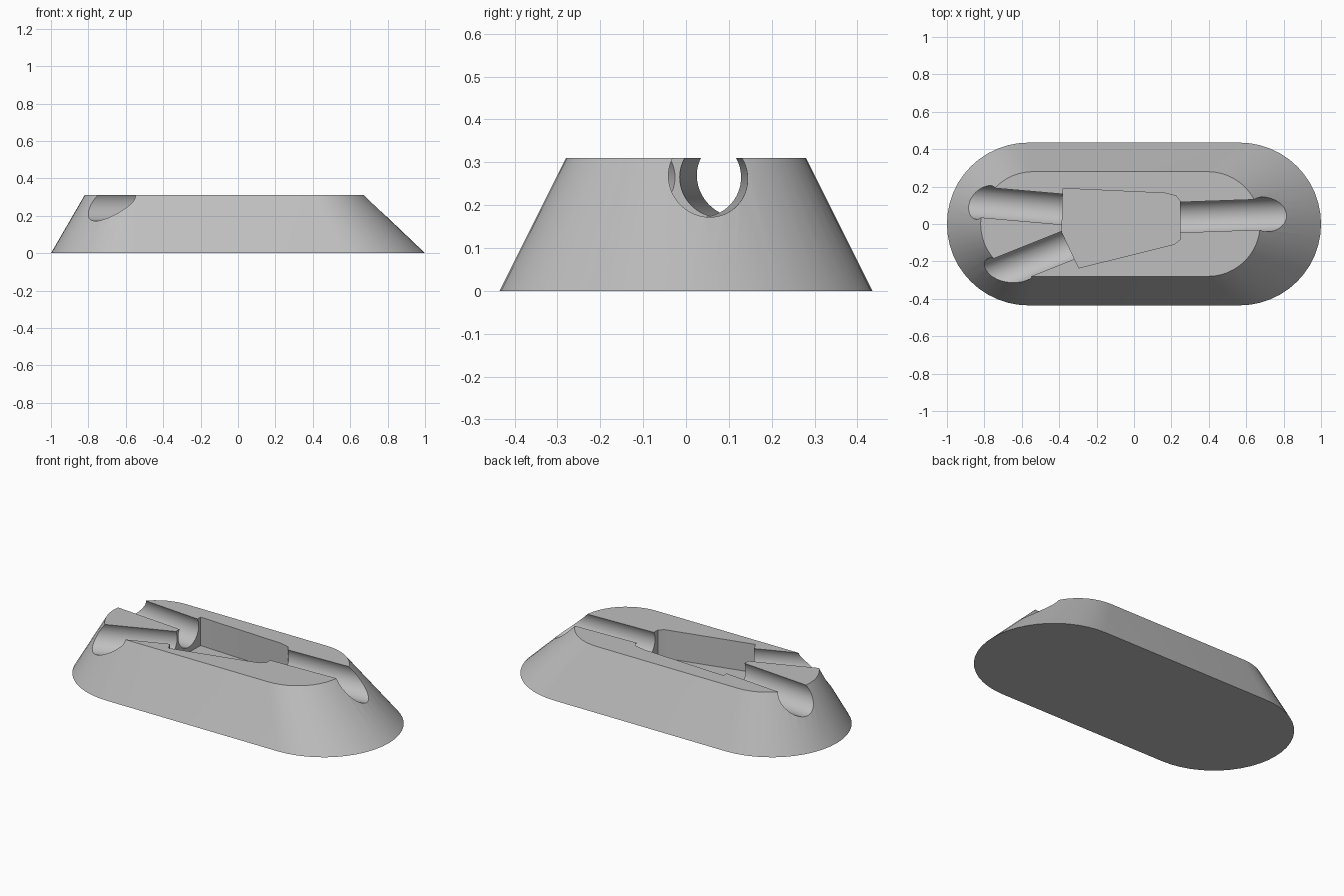
import bpy, bmesh, math
from mathutils import Vector

if "Cube" in bpy.data.objects:
    bpy.data.objects.remove(bpy.data.objects["Cube"], do_unlink=True)

HEIGHT = 0.31
grey = bpy.data.materials.new("light_grey")
grey.use_nodes = True
colour = (0.52, 0.52, 0.52, 1)
grey.diffuse_color = colour
grey.node_tree.nodes["Principled BSDF"].inputs["Base Color"].default_value = colour


def stadium(left, right, radius, steps=24):
    """Outline with a half circle about each end centre."""
    pts = []
    for cx, start in ((right, -math.pi / 2), (left, math.pi / 2)):
        for i in range(steps + 1):
            a = start + math.pi * i / steps
            pts.append((cx + radius * math.cos(a), radius * math.sin(a)))
    return pts


def loft(name, lower, upper, z0, z1):
    """Solid between two outlines with equal point counts."""
    bm = bmesh.new()
    a = [bm.verts.new((x, y, z0)) for x, y in lower]
    b = [bm.verts.new((x, y, z1)) for x, y in upper]
    n = len(a)
    for i in range(n):
        j = (i + 1) % n
        bm.faces.new((a[i], a[j], b[j], b[i]))
    bm.faces.new(a[::-1])
    bm.faces.new(b)
    bmesh.ops.recalc_face_normals(bm, faces=bm.faces)
    mesh = bpy.data.meshes.new(name)
    bm.to_mesh(mesh)
    bm.free()
    mesh.materials.append(grey)
    ob = bpy.data.objects.new(name, mesh)
    bpy.context.collection.objects.link(ob)
    return ob


def channel(name, start, direction, radius=0.093, length=1.0, z=0.265):
    """Round cutter running outward from the pocket."""
    d = Vector((*direction, 0)).normalized()
    centre = Vector((*start, z)) + d * length / 2
    bpy.ops.mesh.primitive_cylinder_add(vertices=64, radius=radius, depth=length, location=centre)
    ob = bpy.context.object
    ob.name = name
    ob.rotation_euler = d.to_track_quat('Z', 'Y').to_euler()
    ob.data.materials.append(grey)
    return ob


# Tapered body, steeper at the left-hand end of the outline
body = loft("tapered_body", stadium(-0.565, 0.565, 0.435),
            stadium(-0.54, 0.395, 0.28), 0, HEIGHT)

# Central pocket and the three cable channels
outline = [(-0.38, 0.19), (0.165, 0.165), (0.225, 0.15), (0.245, 0.125),
           (0.245, -0.085), (0.215, -0.108), (-0.295, -0.235), (-0.385, -0.045)]
cutters = [
    loft("pocket_cutter", outline, outline, 0.14, HEIGHT + 0.1),
    channel("right_channel_cutter", (0.23, 0.035), (1, 0.035)),
    channel("upper_channel_cutter", (-0.365, 0.077), (-1, 0.087)),
    channel("lower_channel_cutter", (-0.34, -0.108), (-1, -0.4)),
]

bpy.ops.object.select_all(action='DESELECT')
bpy.context.view_layer.objects.active = body
body.select_set(True)
for cutter in cutters:
    cutter.hide_render = True
    mod = body.modifiers.new(cutter.name, 'BOOLEAN')
    mod.operation = 'DIFFERENCE'
    mod.solver = 'EXACT'
    mod.object = cutter
    bpy.ops.object.modifier_apply(modifier=mod.name)
for cutter in cutters:
    bpy.data.objects.remove(cutter, do_unlink=True)

bpy.ops.object.shade_smooth_by_angle(angle=math.radians(25))
